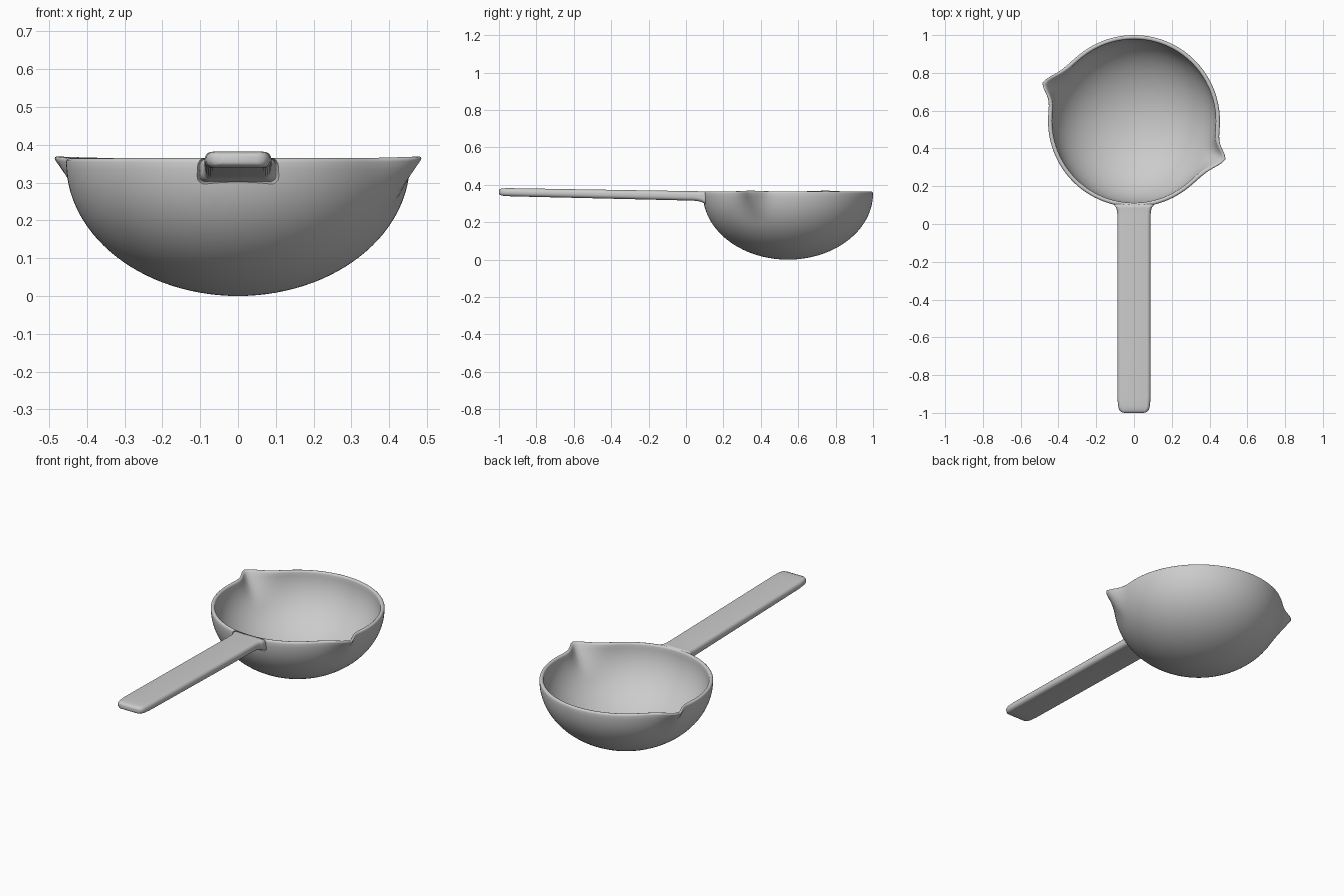
import bpy
import bmesh
from math import sin, cos, pi, radians, exp, degrees

cube = bpy.data.objects.get("Cube")
if cube:
    bpy.data.objects.remove(cube, do_unlink=True)

# Single grey material
grey = bpy.data.materials.new("light_grey")
grey.use_nodes = True
colour = (0.6, 0.6, 0.6, 1)
grey.diffuse_color = colour
bsdf = next(n for n in grey.node_tree.nodes if n.type == 'BSDF_PRINCIPLED')
bsdf.inputs["Base Color"].default_value = colour


def loft(name, rings):
    """Skin closed rings of points and cap both ends."""
    bm = bmesh.new()
    loops = [[bm.verts.new(p) for p in ring] for ring in rings]
    n = len(loops[0])
    for a, b in zip(loops, loops[1:]):
        for i in range(n):
            j = (i + 1) % n
            bm.faces.new((a[i], a[j], b[j], b[i]))
    bm.faces.new(loops[0][::-1])
    bm.faces.new(loops[-1])
    bmesh.ops.recalc_face_normals(bm, faces=bm.faces)
    for f in bm.faces:
        f.smooth = True
    mesh = bpy.data.meshes.new(name)
    bm.to_mesh(mesh)
    bm.free()
    mesh.materials.append(grey)
    obj = bpy.data.objects.new(name, mesh)
    bpy.context.collection.objects.link(obj)
    return obj


# Bowl: half ellipse outside, rounded rim, half ellipse inside
RADIUS, WALL, HEIGHT, CENTRE_Y = 0.455, 0.022, 0.365, 0.545
SEGMENTS, STEPS, RIM_STEPS = 144, 28, 6
lip = WALL / 2
base = HEIGHT - lip


def spout(angle, z):
    """Outward pull of the two opposite pouring spouts, fading downwards."""
    d = (degrees(angle) + 22.5 + 90) % 180 - 90
    width = 6.2 if d > 0 else 10
    fade = max(0, (z - 0.2) / (HEIGHT - 0.2)) ** 1.8
    return exp(-(abs(d) / width) ** 1.6) * fade


profile = []
for i in range(1, STEPS + 1):
    t = pi / 2 * i / STEPS
    profile.append((RADIUS * sin(t), base * (1 - cos(t))))
for i in range(1, RIM_STEPS):
    t = pi * i / RIM_STEPS
    profile.append((RADIUS - lip + lip * cos(t), base + lip * sin(t)))
for i in range(STEPS, 0, -1):
    t = pi / 2 * i / STEPS
    profile.append(((RADIUS - WALL) * sin(t), base - (base - WALL) * cos(t)))

rings = []
for r, z in profile:
    ring = []
    for k in range(SEGMENTS):
        a = 2 * pi * k / SEGMENTS
        s = spout(a, z)
        rr = r + 0.076 * s
        ring.append((rr * cos(a), CENTRE_Y + rr * sin(a), z + 0.004 * s))
    rings.append(ring)
loft("bowl", rings)


# Handle: rounded bar, rising a little to its free end, flared into the bowl
def handle_ring(y, half_width, thickness, drop):
    u = (y + 1) / 1.1
    top = 0.383 - 0.018 * u
    half = (0.0215 + 0.004 * u) * thickness
    mid = top - (0.0215 + 0.004 * u)
    corner = min(0.02, half * 0.9)
    ring = []
    for q, (sx, sz) in enumerate(((1, 1), (-1, 1), (-1, -1), (1, -1))):
        for i in range(6):
            a = radians(90 * q + 18 * i)
            x = sx * (half_width - corner) + corner * cos(a)
            z = mid + sz * (half - corner) + corner * sin(a)
            ring.append((x, y, z - (drop if sz < 0 else 0)))
    return ring


stations = [
    (-1.0, 0.050, 0.45, 0), (-0.996, 0.066, 0.7, 0), (-0.985, 0.078, 0.88, 0),
    (-0.965, 0.084, 0.97, 0), (-0.92, 0.088, 1, 0), (-0.4, 0.088, 1, 0),
    (0.04, 0.088, 1, 0), (0.065, 0.089, 1, 0.002),
    (0.085, 0.094, 1, 0.007), (0.105, 0.108, 1, 0.018),
]
loft("handle", [handle_ring(*s) for s in stations])
